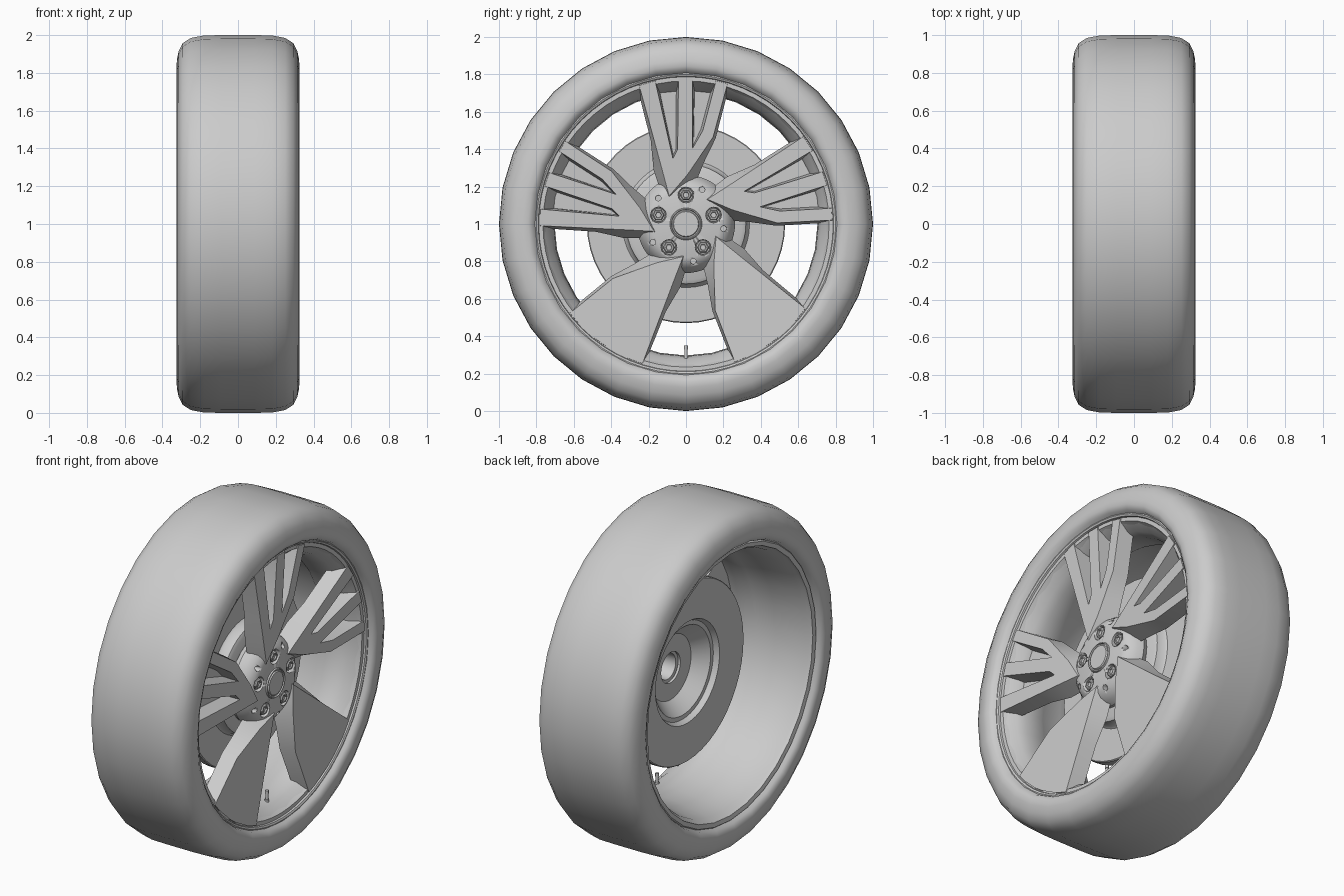
import bpy, bmesh
from math import sin, cos, pi, radians
from mathutils import Vector, Matrix

if "Cube" in bpy.data.objects:
    bpy.data.objects.remove(bpy.data.objects["Cube"])


def finish(bm, name, angle=35):
    bmesh.ops.recalc_face_normals(bm, faces=bm.faces[:])
    me = bpy.data.meshes.new(name)
    bm.to_mesh(me)
    bm.free()
    ob = bpy.data.objects.new(name, me)
    bpy.context.collection.objects.link(ob)
    bpy.ops.object.select_all(action='DESELECT')
    ob.select_set(True)
    bpy.context.view_layer.objects.active = ob
    bpy.ops.object.shade_smooth_by_angle(angle=radians(angle))
    return ob


def lathe(bm, profile, segs, cy=0.0, cz=1.0, closed=False):
    """Revolve (x, radius) points about an axis along x."""
    rows = []
    for x, r in profile:
        if r == 0:
            rows.append([bm.verts.new((x, cy, cz))] * segs)
        else:
            rows.append([bm.verts.new((x, cy + r * cos(2 * pi * i / segs), cz + r * sin(2 * pi * i / segs)))
                         for i in range(segs)])
    pairs = list(zip(rows, rows[1:]))
    if closed:
        pairs.append((rows[-1], rows[0]))
    for a, b in pairs:
        for i in range(segs):
            j = (i + 1) % segs
            bm.faces.new(list(dict.fromkeys((a[i], a[j], b[j], b[i]))))


def lathe_part(name, profile, segs, closed=False, angle=35):
    bm = bmesh.new()
    lathe(bm, profile, segs, closed=closed)
    return finish(bm, name, angle)


def around(radius, start):
    for k in range(5):
        a = radians(start + 72 * k)
        yield radius * cos(a), 1 + radius * sin(a)


# Tyre: mirrored half profile
half = [(.27, .79), (.285, .805), (.31, .815), (.325, .845), (.323, .875), (.314, .915),
        (.293, .957), (.25, .985), (.18, .998), (.09, 1.0)]
lathe_part("tyre", half + [(-x, r) for x, r in reversed(half)], 32, closed=True, angle=50)

# Rim barrel and front lip
lathe_part("rim_barrel", [(.27, .765), (.22, .725), (.17, .708), (.06, .703), (.04, .715), (-.08, .725),
                          (-.25, .755), (-.27, .77), (-.29, .775), (-.295, .80), (-.28, .812),
                          (-.26, .79), (-.08, .75), (.1, .735), (.2, .75), (.26, .79)], 32, closed=True)
lathe_part("rim_lip", [(.27, .812), (.29, .812), (.293, .80), (.288, .79), (.278, .787), (.278, .765),
                       (.255, .752), (.245, .77), (.255, .80)], 64, closed=True)

# Spokes: one three-armed fork outline (y, z, side flare), repeated five times
fork = [(-.09, .15, .03), (.005, .26, .06), (.07, .355, .035), (.145, .465, .015), (.222, .75, .012),
        (.16, .765, .012), (.09, .50, .012), (.035, .405, .010), (.035, .78, .012), (-.04, .78, .012),
        (-.045, .40, .008), (-.07, .35, .008), (-.165, .765, .012), (-.25, .74, .012),
        (-.171, .45, .018), (-.13, .30, .045)]
pts = [Vector(p[:2]) for p in fork]
n = len(pts)
flared = []
for i in range(n):
    e1 = (pts[i] - pts[i - 1]).normalized()
    e2 = (pts[(i + 1) % n] - pts[i]).normalized()
    n1, n2 = Vector((e1.y, -e1.x)), Vector((e2.y, -e2.x))
    m = (n1 + n2).normalized()
    flared.append(pts[i] + m * fork[i][2] / max(m.dot(n1), .45))
bm = bmesh.new()
for k in range(5):
    rot = Matrix.Translation((0, 0, 1)) @ Matrix.Rotation(radians(72 * k), 4, 'X')
    front = [bm.verts.new(rot @ Vector((.2415 + .056 * p.y, p.x, p.y))) for p in pts]
    back = [bm.verts.new(rot @ Vector((.150 + .056 * p.y, p.x, p.y))) for p in flared]
    bm.faces.new(front)
    bm.faces.new(back[::-1])
    for i in range(n):
        j = (i + 1) % n
        bm.faces.new((front[i], back[i], back[j], front[j]))
bmesh.ops.triangulate(bm, faces=[f for f in bm.faces if len(f.verts) > 4])
finish(bm, "spokes", 30)

# Hub with bolt recesses and small holes
hub = lathe_part("hub", [(.243, 0), (.243, .18), (.235, .205), (.215, .23), (.185, .25), (.15, .262),
                         (.12, .25), (.12, .075), (.2, .07), (.2, 0)], 60)
bm = bmesh.new()
for cy, cz in around(.155, 90):
    lathe(bm, [(.3, 0), (.3, .045), (.205, .04), (.205, 0)], 24, cy, cz)
for cy, cz in around(.203, 65):
    lathe(bm, [(.3, 0), (.3, .015), (.2, .015), (.2, 0)], 16, cy, cz)
cutter = finish(bm, "hole_cutter")
cutter.hide_render = True
mod = hub.modifiers.new("holes", 'BOOLEAN')
mod.operation, mod.solver, mod.object = 'DIFFERENCE', 'EXACT', cutter
bpy.context.view_layer.objects.active = hub
bpy.ops.object.modifier_apply(modifier="holes")
bpy.data.objects.remove(cutter)

# Hexagonal wheel bolts on round flanges
bm = bmesh.new()
for cy, cz in around(.155, 90):
    lathe(bm, [(.2, 0), (.2, .038), (.214, .036), (.214, 0)], 20, cy, cz)
    lathe(bm, [(.21, 0), (.21, .032), (.236, .032), (.242, .026), (.242, .018), (.234, .015), (.234, 0)], 6, cy, cz)
finish(bm, "wheel_bolts", 30)

# Centre cap
lathe_part("centre_cap", [(.252, 0), (.252, .066), (.246, .070), (.246, .076), (.253, .079), (.251, .084),
                          (.24, .087), (.21, .085), (.21, 0)], 40)

# Brake disc with raised hat, open at the back
lathe_part("brake_disc", [(-.01, .30), (-.01, .525), (-.004, .53), (.044, .53), (.05, .525), (.05, .34),
                          (.06, .33), (.105, .32), (.115, .30), (.115, .09), (.10, .09), (.10, .19),
                          (.02, .26), (.02, .285)], 48, closed=True)

# Valve stem
bm = bmesh.new()
for r, depth, z in ((.012, .025, .285), (.008, .06, .315), (.010, .02, .34)):
    bmesh.ops.create_cone(bm, cap_ends=True, segments=12, radius1=r, radius2=r, depth=depth,
                          matrix=Matrix.Translation((.19, 0, z)))
finish(bm, "valve_stem")
